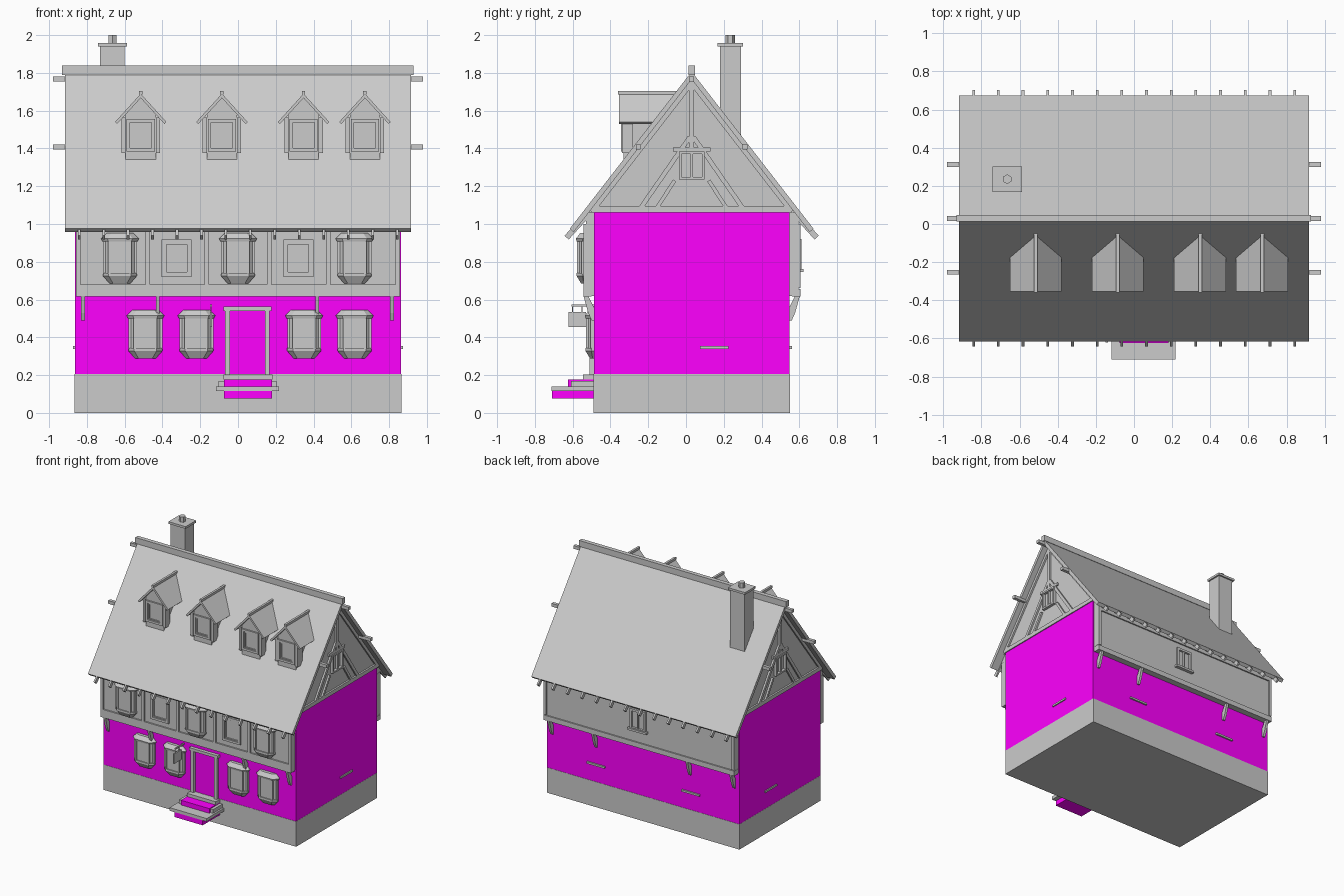
import bpy, bmesh
from mathutils import Vector

if "Cube" in bpy.data.objects:
    bpy.data.objects.remove(bpy.data.objects["Cube"])

MAG = bpy.data.materials.new("wall_magenta")
MAG.diffuse_color = (1, 0, 1, 1)
MAG.use_nodes = True
MAG.node_tree.nodes["Principled BSDF"].inputs["Base Color"].default_value = MAG.diffuse_color
YC, APEX, SLOPE = 0.03, 1.807, 1.29      # ridge position, height and roof pitch


def make(name, verts, faces, mat=None):
    me = bpy.data.meshes.new(name)
    me.from_pydata(verts, [], faces)
    bm = bmesh.new()
    bm.from_mesh(me)
    bmesh.ops.recalc_face_normals(bm, faces=bm.faces)
    bm.to_mesh(me)
    bm.free()
    ob = bpy.data.objects.new(name, me)
    bpy.context.collection.objects.link(ob)
    if mat:
        me.materials.append(mat)
    return ob


def prism(name, pts, a, b, axis='x', mat=None):
    """Extrude a (u, z) profile along x or y; b may depend on z."""
    n = len(pts)
    end = b if callable(b) else (lambda z: b)
    put = (lambda u, z, t: (t, u, z)) if axis == 'x' else (lambda u, z, t: (u, t, z))
    vs = [put(u, z, a) for u, z in pts] + [put(u, z, end(z)) for u, z in pts]
    fs = [list(range(n)), list(range(n, 2 * n))]
    fs += [(i, (i + 1) % n, n + (i + 1) % n, n + i) for i in range(n)]
    return make(name, vs, fs, mat)


def box(name, x0, x1, y0, y1, z0, z1, mat=None):
    return prism(name, [(y0, z0), (y1, z0), (y1, z1), (y0, z1)], x0, x1, 'x', mat)


def beam(name, p, q, w, a, b, axis='x'):
    p, q = Vector(p), Vector(q)
    d = (q - p).normalized() * w / 2
    o = Vector((-d.y, d.x))
    return prism(name, [p + o, q + o, q - o, p - o], a, b, axis)


def window(name, c, hw, z0, z1, a, b, axis='y', t=0.018):
    for u in (c - hw + t / 2, c + hw - t / 2):
        beam(name + "_jamb", (u, z0), (u, z1), t, a, b, axis)
    for z in (z0 + t / 2, z1 - t / 2):
        beam(name + "_rail", (c - hw, z), (c + hw, z), t, a, b, axis)


def bay(name, x, y, z0, z1):
    """Half-hexagon bay window with tapered foot and hipped cap."""
    def loft(nm, rings):
        vs, fs = [], []
        for w, d, z in rings:
            vs += [(x - w, y + .01, z), (x - w, y - d * .3, z), (x - w * .66, y - d, z),
                   (x + w * .66, y - d, z), (x + w, y - d * .3, z), (x + w, y + .01, z)]
        m = len(rings)
        for r in range(m - 1):
            for i in range(6):
                j = (i + 1) % 6
                fs.append((r * 6 + i, r * 6 + j, r * 6 + 6 + j, r * 6 + 6 + i))
        make(nm, vs, fs + [list(range(6)), list(range(6 * m - 6, 6 * m))])
    loft(name + "_foot", [(.055, .02, z0), (.09, .044, z0 + .04), (.09, .044, z0 + .055)])
    loft(name + "_glass", [(.082, .036, z0 + .05), (.082, .036, z1 - .03)])
    loft(name + "_cap", [(.092, .044, z1 - .045), (.1, .048, z1 - .03), (.07, .025, z1)])
    for s in (-1, 1):
        box(name + "_mullion", x + s * .056 - .006, x + s * .056 + .006, y - .042, y - .02, z0 + .05, z1 - .04)
        box(name + "_post", x + s * .083 - .006, x + s * .083 + .006, y - .018, y, z0 + .05, z1 - .04)


# Foundation and magenta walls
box("foundation", -.865, .865, -.49, .55, 0, .205)
box("walls", -.864, .864, -.488, .548, .2, 1.062, MAG)

# Jettied upper storey, front and back
prism("upper_front", [(-.53, .62), (-.47, .62), (-.47, 1.09), (-.53, 1.03)], -.855, .855)
prism("upper_back", [(.595, .62), (.53, .62), (.53, 1.09), (.595, 1.03)], -.855, .855)
for nm, y0, y1 in (("front", -.542, -.5), ("back", .56, .606)):
    box(nm + "_sill_beam", -.857, .857, y0, y1, .615, .68 if y0 < 0 else .655)
    box(nm + "_top_beam", -.855, .855, y0, y1, .965, 1.0)
    for x in (-.845, -.477, -.165, .165, .477, .845) if y0 < 0 else (-.845, .845):
        box(nm + "_post", x - .012, x + .012, y0, y1, .66, 1.0)

# Brackets under the jetty
for x in (-.82, -.425, .42, .815):
    for y, s in ((-.488, -1), (.548, 1)):
        prism("bracket", [(y, .49), (y + s * .012, .49), (y + s * .03, .53),
                          (y + s * .055, .62), (y + s * .03, .62), (y, .56)], x - .01, x + .01)

# Main roof, ridge, rafter tails and purlins
prism("roof", [(YC - .645, .975), (YC, APEX), (YC + .645, .975),
               (YC + .625, .957), (YC, 1.766), (YC - .625, .957)], -.917, .917)
box("ridge_beam", -.932, .928, YC - .017, YC + .017, 1.79, 1.838)
for i in range(14):
    x = -.841 + i * .1295
    for s in (-1, 1):
        beam("rafter_tail", (YC + s * .5, 1.105), (YC + s * .662, .928), .03, x - .007, x + .007)
for y, z in ((YC, 1.768), (YC - .283, 1.407), (YC + .283, 1.407)):
    for s in (-1, 1):
        box("purlin_end", s * .84, s * .98, y - .013, y + .013, z - .013, z + .013)

# Gables with timber framing
for s in (-1, 1):
    prism("gable", [(YC - .547, 1.06), (YC + .547, 1.06), (YC, 1.766)], s * .83, s * .858)
    a, b = s * .85, s * .872
    box("gable_tie_beam", a, b, YC - .53, YC + .53, 1.062, 1.094)
    beam("gable_king_post", (YC, 1.38), (YC, 1.76), .026, a, b)
    beam("gable_collar", (YC - .1, 1.395), (YC + .1, 1.395), .022, a, b)
    window("gable_window", YC, .068, 1.235, 1.385, s * .85, s * .88, 'x', .014)
    box("gable_window_mullion", a, s * .876, YC - .006, YC + .006, 1.235, 1.385)
    for m in (-1, 1):
        beam("gable_rake", (YC + m * .53, 1.066), (YC, 1.75), .028, a, b)
        beam("gable_brace", (YC + m * .27, 1.085), (YC + m * .01, 1.46), .024, a, b)
        beam("gable_short_brace", (YC + m * .09, 1.23), (YC + m * .185, 1.085), .02, a, b)
    box("end_sill", s * .86, s * .873, .075, .225, .338, .353)

# Back windows: sills below, one framed window above
for x in (-.43, .42):
    box("back_sill", x - .08, x + .08, .54, .561, .338, .353)
window("back_window", .01, .07, .75, .92, .59, .612)
box("back_window_mullion", .004, .016, .59, .608, .75, .92)
box("back_window_sill", -.075, .095, .59, .622, .745, .762)

# Front windows
for x in (-.625, 0, .617):
    bay("upper_bay", x, -.535, .685, .952)
for x in (-.49, -.22, .35, .617):
    bay("lower_bay", x, -.488, .288, .545)
for x in (-.325, .32):
    window("front_window", x, .08, .72, .918, -.545, -.52)
    window("front_casement", x, .062, .738, .9, -.538, -.52, t=.008)

# Dormers
def roof_y(z):
    return YC - (APEX - z) / SLOPE + .012

for x in (-.515, -.085, .347, .672):
    prism("dormer_body", [(x - .08, 1.34), (x + .08, 1.34), (x + .08, 1.58), (x, 1.668), (x - .08, 1.58)],
          -.33, -.1, 'y')
    prism("dormer_roof", [(x - .136, 1.54), (x, 1.69), (x + .136, 1.54),
                          (x + .125, 1.53), (x, 1.667), (x - .125, 1.53)], -.355, roof_y, 'y')
    box("dormer_ridge", x - .009, x + .009, -.36, -.05, 1.685, 1.703)
    for s in (-1, 1):
        box("dormer_post", x + s * .08, x + s * .102, -.34, -.28, 1.375, 1.565)
    window("dormer_window", x, .075, 1.385, 1.555, -.343, -.32)
    window("dormer_casement", x, .054, 1.405, 1.535, -.337, -.32, t=.008)

# Chimney
box("chimney", -.73, -.6, .18, .29, 1.35, 1.945)
box("chimney_cap", -.742, -.588, .168, .302, 1.94, 1.958)
bpy.ops.mesh.primitive_cylinder_add(vertices=6, radius=.025, depth=.045, location=(-.665, .235, 1.9775))
bpy.context.object.name = "chimney_pot"

# Door frame
for x in (-.055, .155):
    box("door_post", x - .013, x + .013, -.51, -.47, .2, .55)
box("door_lintel", -.078, .178, -.515, -.47, .54, .563)

# Entrance steps
box("step_base", -.075, .18, -.71, -.48, .075, .118, MAG)
box("step_low", -.117, .217, -.711, -.48, .115, .14)
box("step_mid", -.102, .203, -.61, -.48, .14, .17)
box("step_mid_riser", -.075, .18, -.625, -.48, .14, .178, MAG)
box("step_top", -.077, .182, -.546, -.48, .178, .204)

# Hanging sign beside the door
box("sign_bar", -.148, -.138, -.605, -.48, .562, .573)
box("sign_board", -.149, -.137, -.622, -.53, .455, .535)
for y in (-.6, -.55):
    box("sign_hanger", -.145, -.141, y - .003, y + .003, .53, .565)
